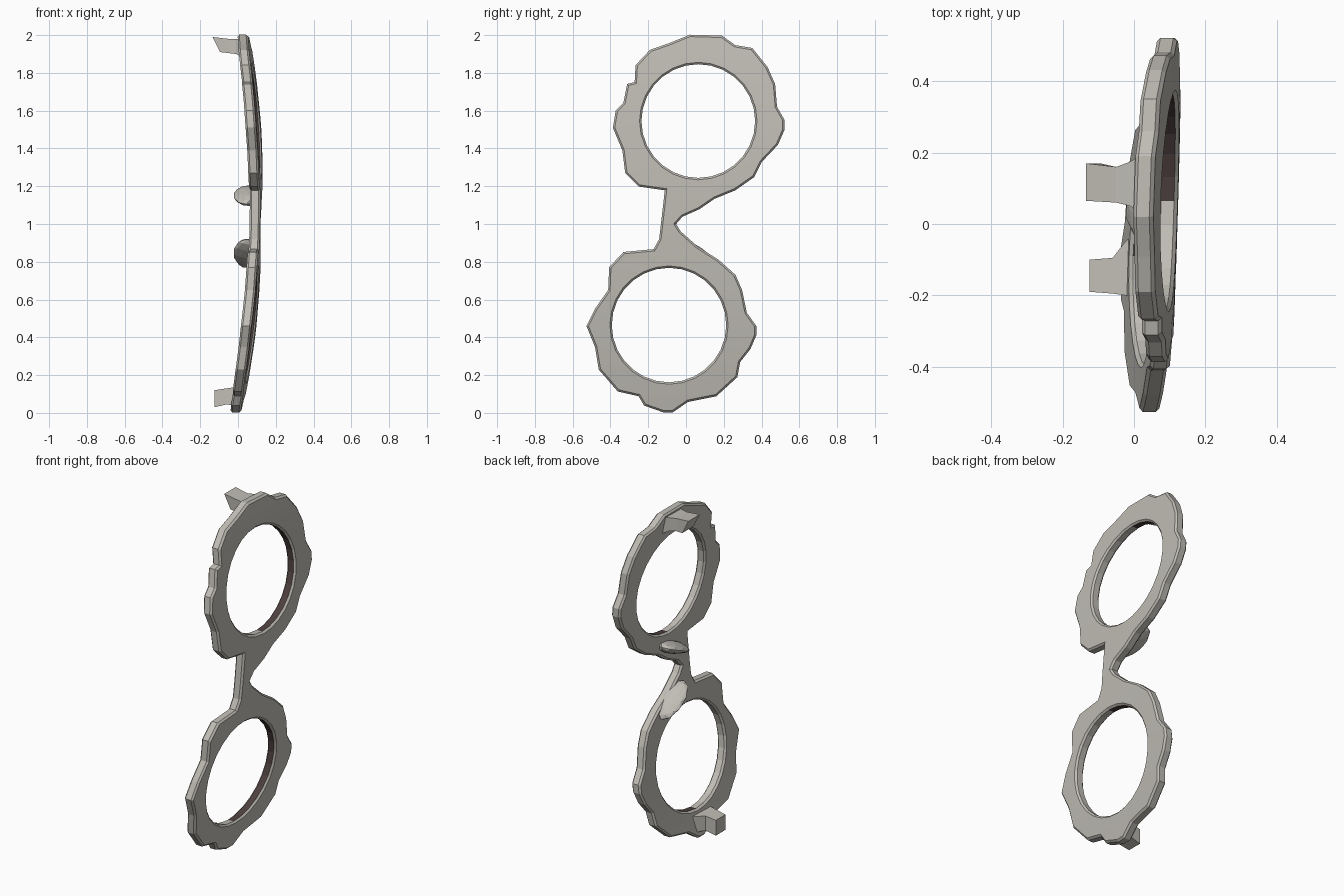
import bpy, bmesh, math
from mathutils import Matrix, Vector

if "Cube" in bpy.data.objects:
    bpy.data.objects.remove(bpy.data.objects["Cube"])


def material(name, rgb):
    m = bpy.data.materials.new(name)
    m.diffuse_color = (*rgb, 1)
    m.use_nodes = True
    m.node_tree.nodes["Principled BSDF"].inputs["Base Color"].default_value = m.diffuse_color
    return m


grey = material("warm grey", (0.53, 0.51, 0.465))
brown = material("dark brown", (0.075, 0.05, 0.05))

THICK = 0.056
HOLES = [(0.065, 1.545, 0.303), (-0.09, 0.465, 0.305)]   # lens centre y, z, radius


def front_x(y, z):
    """Outer face of the wrapped, slightly tilted frame front."""
    return 0.122 - 0.086 * (z - 1.1) ** 2 + 0.03 * y


def add_object(name, bm):
    bmesh.ops.recalc_face_normals(bm, faces=bm.faces)
    me = bpy.data.meshes.new(name)
    bm.to_mesh(me)
    bm.free()
    me.materials.append(grey)
    ob = bpy.data.objects.new(name, me)
    bpy.context.collection.objects.link(ob)
    return ob


# Scalloped outline (y, z): upper rim clockwise, then bridge and lower rim
upper = [(0.02, 2.0), (0.19, 1.995), (0.26, 1.945), (0.35, 1.93), (0.43, 1.83),
         (0.47, 1.74), (0.48, 1.62), (0.52, 1.55), (0.52, 1.50), (0.485, 1.42), (0.40, 1.33),
         (0.36, 1.25), (0.26, 1.18), (0.15, 1.135), (0.07, 1.08), (-0.02, 1.04), (-0.055, 1.0)]
lower = [(-0.03, 0.96), (0.06, 0.88), (0.17, 0.81), (0.26, 0.73), (0.295, 0.65),
         (0.32, 0.53), (0.37, 0.46), (0.37, 0.41), (0.34, 0.34), (0.285, 0.27), (0.27, 0.19),
         (0.16, 0.09), (0.01, 0.06), (-0.07, 0.005), (-0.12, 0.005), (-0.22, 0.04), (-0.25, 0.09),
         (-0.36, 0.115), (-0.46, 0.23), (-0.48, 0.35), (-0.525, 0.46),
         (-0.48, 0.55), (-0.41, 0.65), (-0.405, 0.77), (-0.33, 0.85), (-0.17, 0.865)]
upper_back = [(-0.14, 0.92), (-0.11, 1.18), (-0.25, 1.20), (-0.32, 1.27),
              (-0.335, 1.39), (-0.385, 1.51), (-0.37, 1.60), (-0.33, 1.64),
              (-0.31, 1.74), (-0.27, 1.75), (-0.265, 1.84), (-0.19, 1.92), (-0.09, 1.955)]


def lens_hole(cy, cz, r, n=28):
    return [(cy + r * math.cos(2 * math.pi * i / n), cz + r * math.sin(2 * math.pi * i / n))
            for i in range(n)]


# Frame front: filled 2D curve with two lens holes, extruded then bent
cu = bpy.data.curves.new("frame_profile", 'CURVE')
cu.dimensions = '2D'
cu.fill_mode = 'BOTH'
cu.bevel_depth = 0.01
cu.bevel_resolution = 0
cu.offset = -0.008
cu.extrude = THICK / 2 - 0.01
for pts in [upper + lower + upper_back] + [lens_hole(*h) for h in HOLES]:
    sp = cu.splines.new('POLY')
    sp.points.add(len(pts) - 1)
    for p, (y, z) in zip(sp.points, pts):
        p.co = (y, z, 0, 1)
    sp.use_cyclic_u = True
tmp = bpy.data.objects.new("frame_profile", cu)
bpy.context.collection.objects.link(tmp)
deps = bpy.context.evaluated_depsgraph_get()
flat = bpy.data.meshes.new_from_object(tmp.evaluated_get(deps))
bpy.data.objects.remove(tmp)

bm = bmesh.new()
bm.from_mesh(flat)
bmesh.ops.remove_doubles(bm, verts=bm.verts, dist=0.0005)
for i in range(1, 16):
    bmesh.ops.bisect_plane(bm, geom=bm.verts[:] + bm.edges[:] + bm.faces[:],
                           plane_co=(0, i * 0.125 + 0.003, 0), plane_no=(0, 1, 0))
for v in bm.verts:
    y, z, depth = v.co
    v.co = (front_x(y, z) - THICK / 2 + depth, y, z)
bm.normal_update()
# Lens hole walls are dark brown on the +y side
for f in bm.faces:
    f.smooth = False
    f.material_index = 0
    c = f.calc_center_median()
    for cy, cz, r in HOLES:
        if (abs(f.normal.x) < 0.4 and math.hypot(c.y - cy, c.z - cz) < r + 0.02
                and c.y > cy):
            f.material_index = 1
add_object("frame_front", bm).data.materials.append(brown)


# Hinge stubs: lofted boxes, each section (x at top, x at bottom, y0, y1, z0, z1)
def loft(name, sections):
    bm = bmesh.new()
    rings = [[bm.verts.new(c) for c in ((xb, y0, z0), (xb, y1, z0), (xt, y1, z1), (xt, y0, z1))]
             for xt, xb, y0, y1, z0, z1 in sections]
    for a, b in zip(rings, rings[1:]):
        for i in range(4):
            j = (i + 1) % 4
            bm.faces.new((a[i], a[j], b[j], b[i]))
    bm.faces.new(rings[0])
    bm.faces.new(rings[-1])
    add_object(name, bm)


loft("upper_hinge_stub", [(-0.135, -0.095, 0.065, 0.17, 1.91, 1.99),
                          (-0.05, -0.05, 0.06, 0.16, 1.905, 1.98),
                          (-0.01, -0.01, 0.05, 0.175, 1.90, 1.98),
                          (0.03, 0.03, 0.02, 0.20, 1.88, 1.98)])
loft("lower_hinge_stub", [(-0.125, -0.125, -0.19, -0.10, 0.03, 0.12),
                          (-0.06, -0.06, -0.195, -0.095, 0.045, 0.13),
                          (-0.025, -0.025, -0.20, -0.05, 0.04, 0.135),
                          (0.01, 0.01, -0.21, -0.02, 0.04, 0.14)])


# Nose pads: low-poly ellipsoids, narrowing to a ridge, along the rim edge by the bridge
def nose_pad(name, y, z, slope, length, width):
    bm = bmesh.new()
    bmesh.ops.create_icosphere(bm, subdivisions=2, radius=1)
    for v in bm.verts:
        v.co.z *= 0.85 + 0.35 * v.co.x
    m = (Matrix.Translation(Vector((0.045, y, z))) @ Matrix.Rotation(slope, 4, 'X')
         @ Matrix.Diagonal((0.07, length, width, 1)))
    bmesh.ops.transform(bm, matrix=m, verts=bm.verts)
    add_object(name, bm)


nose_pad("upper_nose_pad", 0.05, 1.15, math.radians(22), 0.12, 0.04)
nose_pad("lower_nose_pad", 0.06, 0.845, math.radians(-35), 0.13, 0.04)
